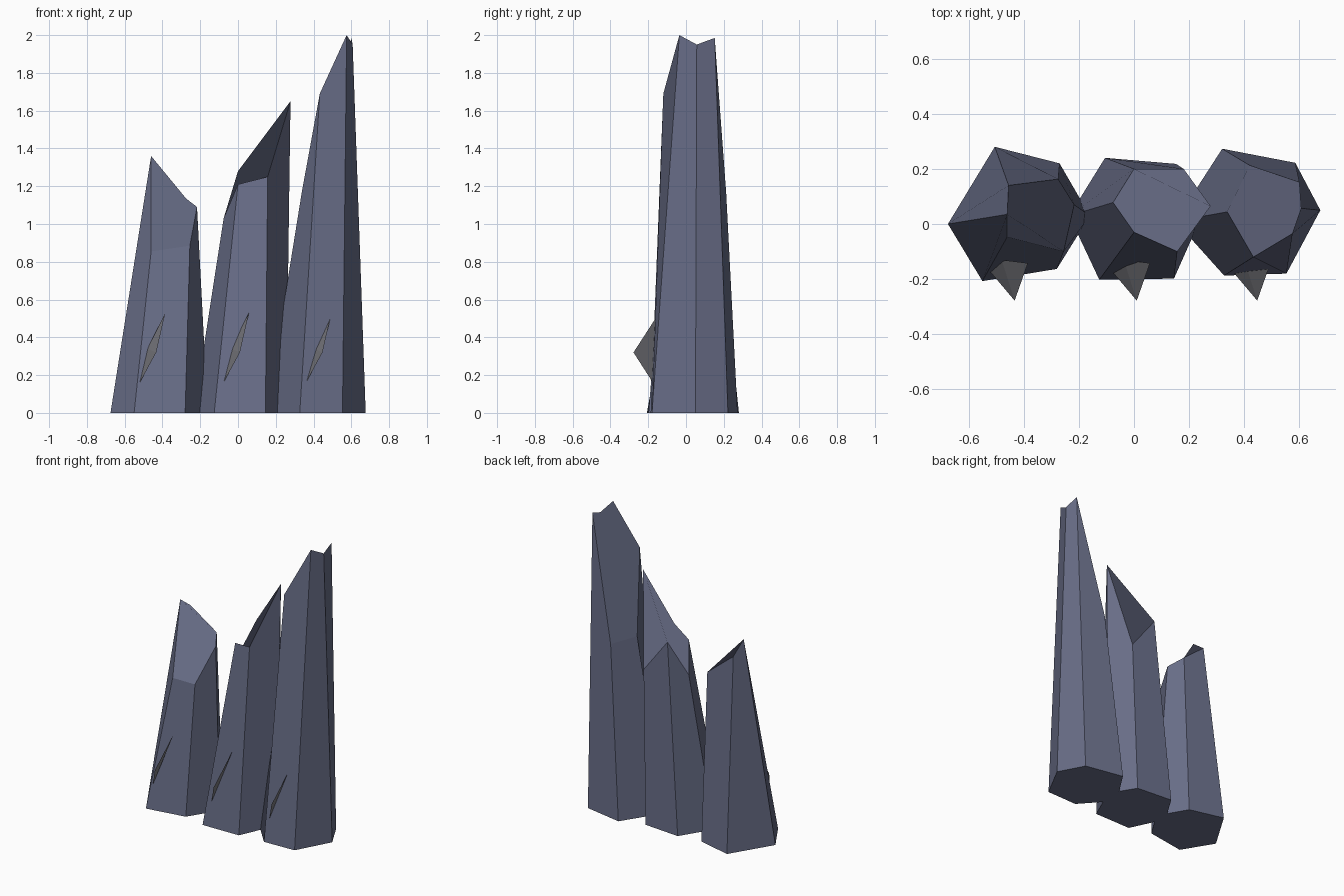
import bpy
import bmesh
from mathutils import Vector

cube = bpy.data.objects.get("Cube")
if cube:
    bpy.data.objects.remove(cube, do_unlink=True)


def make_material(name, rgb):
    mat = bpy.data.materials.new(name)
    mat.use_nodes = True
    colour = (*rgb, 1.0)
    mat.diffuse_color = colour
    mat.node_tree.nodes["Principled BSDF"].inputs["Base Color"].default_value = colour
    return mat


def make_object(name, bm, mat):
    bmesh.ops.recalc_face_normals(bm, faces=bm.faces)
    mesh = bpy.data.meshes.new(name)
    bm.to_mesh(mesh)
    bm.free()
    mesh.materials.append(mat)
    obj = bpy.data.objects.new(name, mesh)
    bpy.context.collection.objects.link(obj)
    return obj


def make_crystal(name, base, top, mat):
    """Tapered six-sided column; both rings run left, back, right, front."""
    bm = bmesh.new()
    lower = [bm.verts.new((x, y, 0)) for x, y in base]
    upper = [bm.verts.new(p) for p in top]
    n = len(lower)
    for i in range(n):
        j = (i + 1) % n
        bm.faces.new((lower[i], upper[i], upper[j], lower[j]))
    bm.faces.new(lower)
    bm.faces.new(upper[::-1])
    return make_object(name, bm, mat)


def make_shard(name, offset, mat):
    """Thin four-sided splinter growing from the front of a crystal."""
    bm = bmesh.new()
    points = ((-.52, -.175, .16), (-.385, -.142, .53), (-.433, -.278, .32), (-.48, -.13, .34))
    v = [bm.verts.new(Vector(p) + Vector((offset, 0, 0))) for p in points]
    for tri in ((0, 1, 2), (0, 2, 3), (2, 1, 3), (0, 3, 1)):
        bm.faces.new([v[i] for i in tri])
    return make_object(name, bm, mat)


slate = make_material("slate_blue", (.14, .155, .245))
grey = make_material("shard_grey", (.20, .20, .22))

# Short crystal, cut toward the front
make_crystal(
    "short_crystal",
    [(-.675, 0), (-.505, .28), (-.27, .22), (-.16, .03), (-.28, -.163), (-.55, -.207)],
    [(-.46, .035, 1.36), (-.455, .14, 1.28), (-.275, .163, 1.135),
     (-.217, .07, 1.09), (-.255, -.1, .885), (-.46, -.047, .855)], slate)

# Middle crystal with a jagged peak
make_crystal(
    "middle_crystal",
    [(-.235, .03), (-.105, .24), (.153, .218), (.255, .05), (.145, -.198), (-.126, -.202)],
    [(-.076, .078, 1.03), (0, .2, 1.28), (.18, .2, 1.045),
     (.278, .065, 1.65), (.157, -.1, 1.25), (0, -.03, 1.21)], slate)

# Tall crystal, cut toward the back
make_crystal(
    "tall_crystal",
    [(.15, .01), (.32, .273), (.585, .222), (.676, .05), (.553, -.18), (.327, -.187)],
    [(.338, .044, 1.17), (.42, .213, 1.16), (.6, .152, 1.985),
     (.607, .057, 1.95), (.575, -.035, 2), (.433, -.12, 1.69)], slate)

# One splinter per crystal
for name, offset in (("short_shard", 0), ("middle_shard", .443), ("tall_shard", .88)):
    make_shard(name, offset, grey)
